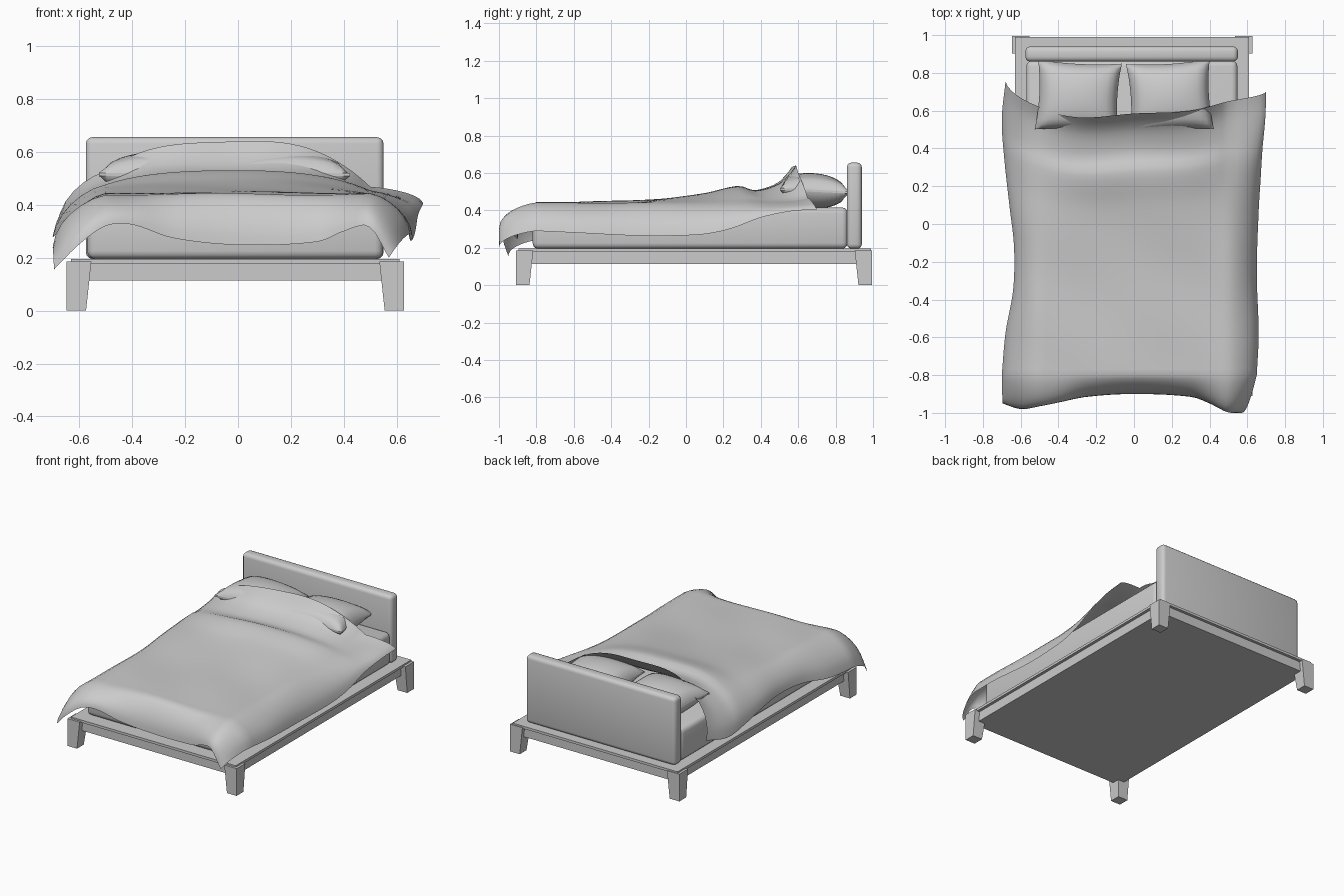
import bpy, bmesh, math
from mathutils import Vector

if "Cube" in bpy.data.objects:
    bpy.data.objects.remove(bpy.data.objects["Cube"])

CX = -0.01  # bed centre line


def finish(name, bm, angle=40):
    bmesh.ops.recalc_face_normals(bm, faces=bm.faces)
    me = bpy.data.meshes.new(name)
    bm.to_mesh(me)
    bm.free()
    ob = bpy.data.objects.new(name, me)
    bpy.context.collection.objects.link(ob)
    bpy.ops.object.select_all(action='DESELECT')
    ob.select_set(True)
    bpy.context.view_layer.objects.active = ob
    bpy.ops.object.shade_smooth_by_angle(angle=math.radians(angle))
    return ob


def box(name, lo, hi, bevel=0.0, segments=3):
    bm = bmesh.new()
    bmesh.ops.create_cube(bm, size=1)
    lo, hi = Vector(lo), Vector(hi)
    for v in bm.verts:
        v.co = Vector([lo[i] + (v.co[i] + 0.5) * (hi[i] - lo[i]) for i in range(3)])
    if bevel:
        bmesh.ops.bevel(bm, geom=bm.edges[:], offset=bevel, segments=segments,
                        profile=0.5, affect='EDGES')
    return finish(name, bm)


def lerp(a, b, t):
    return a + (b - a) * t


def sample(table, t):
    """Smooth interpolation through (key, value...) rows with ascending keys."""
    t = min(max(t, table[0][0]), table[-1][0])
    for i in range(len(table) - 1):
        if t <= table[i + 1][0]:
            break
    p1, p2 = table[i], table[i + 1]
    p0, p3 = table[max(i - 1, 0)], table[min(i + 2, len(table) - 1)]
    h = p2[0] - p1[0]
    f = (t - p1[0]) / h
    out = []
    for k in range(1, len(p1)):
        m1 = (p2[k] - p0[k]) / (p2[0] - p0[0]) * h
        m2 = (p3[k] - p1[k]) / (p3[0] - p1[0]) * h
        out.append((2*f**3 - 3*f**2 + 1) * p1[k] + (f**3 - 2*f**2 + f) * m1
                   + (3*f**2 - 2*f**3) * p2[k] + (f**3 - f**2) * m2)
    return out


# Bed base: overhanging slab and inset beam frame
box("base_slab", (-0.63, -0.895, 0.178), (0.61, 0.99, 0.195))
box("base_frame", (-0.61, -0.875, 0.113), (0.59, 0.97, 0.178))

# Four legs, tapered on their inner sides
for sx in (-1, 1):
    for yo, sy, word in ((-0.91, -1, "front"), (0.995, 1, "back")):
        bm = bmesh.new()
        bmesh.ops.create_cube(bm, size=1)
        for v in bm.verts:
            top = v.co.z > 0
            w = 0.093 if top else 0.073
            xi = 0 if v.co.x * sx > 0 else w
            yi = 0 if v.co.y * sy > 0 else w
            v.co = (CX + sx * (0.637 - xi), yo - sy * yi, 0.185 if top else 0)
        finish(f"{word}_{'left' if sx < 0 else 'right'}_leg", bm, 30)

# Mattress and headboard
box("mattress", (-0.57, -0.82, 0.195), (0.548, 0.865, 0.415), 0.03)
box("headboard", (-0.575, 0.86, 0.195), (0.55, 0.94, 0.655), 0.025)


# Pillows: pinched cushions
def pillow(name, cx, hx, rot):
    bm = bmesh.new()
    bmesh.ops.create_cube(bm, size=2)
    bmesh.ops.subdivide_edges(bm, edges=bm.edges[:], cuts=13, use_grid_fill=True)
    for v in bm.verts:
        u, w, s = v.co
        thick = 0.006 + 0.088 * (max(0, 1 - u**2) * max(0, 1 - w**2)) ** 0.42
        x = hx * u * (1 - 0.07 * (1 - w * w))
        y = 0.185 * w * (1 - 0.07 * (1 - u * u))
        z = thick * s
        c, sn = math.cos(rot), math.sin(rot)
        x, y = x * c - y * sn, x * sn + y * c
        v.co = (cx + x, 0.675 + y, 0.505 + z - 0.05 * y)
    finish(name, bm, 60)


pillow("left_pillow", -0.295, 0.222, -0.05)
pillow("right_pillow", 0.19, 0.222, 0.06)

# Blanket: top profile, side hems, front hem and back edge
TOP = [(-0.8, 0.44), (-0.6, 0.445), (-0.3, 0.45), (-0.1, 0.465), (0.1, 0.49),
       (0.28, 0.53), (0.36, 0.508), (0.47, 0.535), (0.53, 0.575), (0.58, 0.64)]
LEFT = [(-0.8, -0.70, 0.24), (-0.6, -0.68, 0.25), (-0.4, -0.64, 0.29), (-0.2, -0.635, 0.31),
        (0, -0.66, 0.31), (0.2, -0.685, 0.29), (0.4, -0.7, 0.28), (0.58, -0.68, 0.33)]
RIGHT = [(-0.8, 0.65, 0.29), (-0.6, 0.66, 0.28), (-0.3, 0.65, 0.265), (0, 0.66, 0.27),
         (0.15, 0.67, 0.30), (0.3, 0.68, 0.36), (0.45, 0.695, 0.395), (0.58, 0.70, 0.405)]
FRONT = [(-0.7, -0.695, -0.95, 0.155), (-0.6, -0.6, -0.98, 0.25), (-0.5, -0.5, -0.965, 0.32),
         (-0.4, -0.4, -0.945, 0.325), (-0.25, -0.25, -0.915, 0.275), (0, 0, -0.9, 0.248),
         (0.3, 0.3, -0.915, 0.26), (0.42, 0.4, -0.95, 0.30), (0.52, 0.49, -0.995, 0.32),
         (0.7, 0.57, -1.0, 0.20)]
BACK = [(-0.7, 0.755), (-0.5, 0.62), (-0.3, 0.565), (0, 0.585), (0.3, 0.6),
        (0.5, 0.65), (0.7, 0.70)]


def top_point(s, t):
    y0 = lerp(-0.8, 0.58, t)
    y = lerp(-0.8, sample(BACK, s)[0], t)
    inner = max(-0.5, min(0.5, s))
    peak = sample(TOP, y0)[0]
    z = lerp(0.44, peak, max(0, 1 - abs((inner + 0.03) / 0.56) ** 3))
    z += 0.004 * math.sin(9 * s + 5 * y) * math.sin(7 * y + 1)
    f = (abs(s) - 0.5) / 0.2
    if f <= 0:
        return Vector((s, y, z))
    ex, ez = sample(LEFT if s < 0 else RIGHT, y0)
    fx = lerp(f, math.sin(f * math.pi / 2), 0.85)
    return Vector((lerp(inner, ex, fx), y, lerp(z, ez, f ** 1.4)))


def blanket_point(s, v):
    if v >= 0:
        return top_point(s, v)
    g = -v
    a, b = top_point(s, 0), Vector(sample(FRONT, s))
    return Vector((lerp(a.x, b.x, g), lerp(a.y, b.y, math.sin(g * math.pi / 2)),
                   lerp(a.z, b.z, g ** 1.4)))


bm = bmesh.new()
cols = [-0.7 + 1.4 * i / 42 for i in range(43)]
rows = [-1 + i / 8 for i in range(8)] + [i / 44 for i in range(45)]
net = [[bm.verts.new(blanket_point(s, v)) for s in cols] for v in rows]
for r0, r1 in zip(net, net[1:]):
    for i in range(len(cols) - 1):
        bm.faces.new((r0[i], r0[i + 1], r1[i + 1], r1[i]))
finish("blanket", bm, 60)
